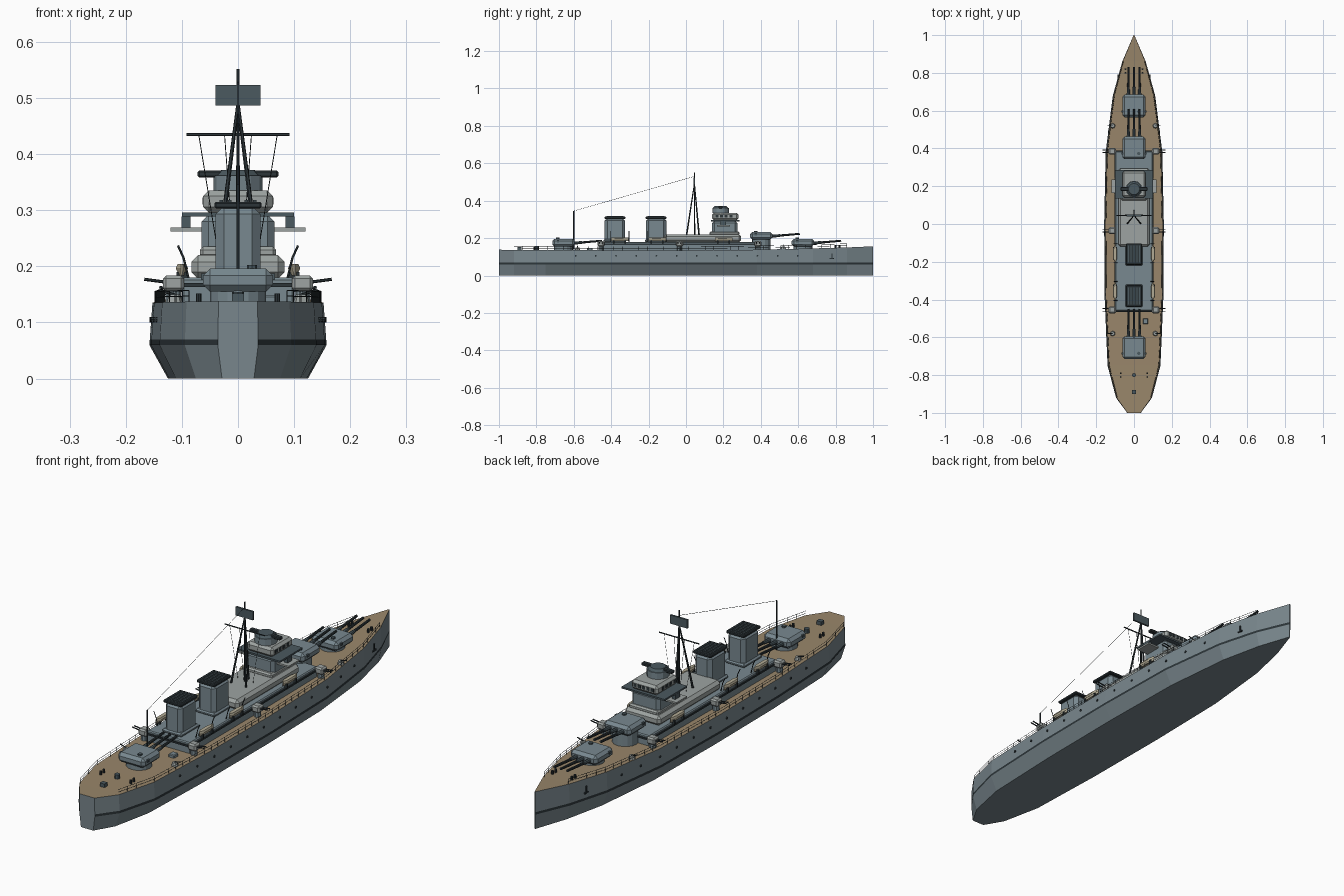
import bpy, bmesh
from mathutils import Vector

if "Cube" in bpy.data.objects:
    bpy.data.objects.remove(bpy.data.objects["Cube"])


def mat(name, r, g, b):
    m = bpy.data.materials.new(name)
    m.diffuse_color = (r, g, b, 1)
    m.use_nodes = True
    m.node_tree.nodes["Principled BSDF"].inputs["Base Color"].default_value = m.diffuse_color
    return m


HULL = mat("hull_grey", .19, .24, .265)
BLUE = mat("blue_grey", .19, .25, .28)
LIGHT = mat("light_grey", .34, .37, .36)
DARK = mat("dark_grey", .025, .035, .04)
WOOD = mat("deck_wood", .32, .24, .145)
BOAT = mat("boat_cream", .45, .41, .3)
PANEL = mat("panel_slate", .07, .1, .115)


def finish(name, bm, *mats):
    bmesh.ops.recalc_face_normals(bm, faces=bm.faces)
    me = bpy.data.meshes.new(name)
    bm.to_mesh(me)
    bm.free()
    for m in mats:
        me.materials.append(m)
    ob = bpy.data.objects.new(name, me)
    bpy.context.collection.objects.link(ob)
    return ob


def box(name, x, y, z, m, bevel=0):
    """Box from (min, max) pairs, optionally chamfered."""
    bm = bmesh.new()
    bmesh.ops.create_cube(bm, size=1)
    for v in bm.verts:
        v.co = [sum(r) / 2 + c * (r[1] - r[0]) for r, c in zip((x, y, z), v.co)]
    if bevel:
        bmesh.ops.bevel(bm, geom=bm.edges[:], offset=bevel, segments=1, affect='EDGES')
    return finish(name, bm, m)


def rod(name, p, q, r, m, r2=None, n=8):
    p, q = Vector(p), Vector(q)
    bm = bmesh.new()
    bmesh.ops.create_cone(bm, cap_ends=True, segments=n, radius1=r,
                          radius2=r if r2 is None else r2, depth=(q - p).length)
    rot = (q - p).to_track_quat('Z', 'Y')
    for v in bm.verts:
        v.co = rot @ v.co + (p + q) / 2
    return finish(name, bm, m)


def wires(name, lines, r, m):
    cu = bpy.data.curves.new(name, 'CURVE')
    cu.dimensions = '3D'
    cu.bevel_depth, cu.bevel_resolution, cu.use_fill_caps = r, 0, True
    for pts in lines:
        s = cu.splines.new('POLY')
        s.points.add(len(pts) - 1)
        for sp, p in zip(s.points, pts):
            sp.co = (*p, 1)
    cu.materials.append(m)
    ob = bpy.data.objects.new(name, cu)
    bpy.context.collection.objects.link(ob)


# Hull: stations of (y, half width, deck height)
ST = [(-1, .036, .138), (-.92, .095, .137), (-.75, .14, .136), (-.4, .155, .135), (0, .158, .135),
      (.38, .15, .138), (.68, .112, .145), (.86, .062, .15), (1, .002, .156)]


def at(y):
    for a, b in zip(ST, ST[1:]):
        if y <= b[0]:
            t = (y - a[0]) / (b[0] - a[0])
            return a[1] + t * (b[1] - a[1]), a[2] + t * (b[2] - a[2])


bm = bmesh.new()
rings = []
for y, w, d in ST:
    half = [(w * .79, 0), (w, .06), (w * .995, .07), (w * .965, d)]
    rings.append([bm.verts.new((x, y, z)) for x, z in half] +
                 [bm.verts.new((-x, y, z)) for x, z in half[::-1]])
for a, b in zip(rings, rings[1:]):
    for i in range(8):
        j = (i + 1) % 8
        f = bm.faces.new((a[i], a[j], b[j], b[i]))
        f.material_index = {3: 1, 1: 2, 5: 2}.get(i, 0)
bm.faces.new(rings[0])
bm.faces.new(rings[-1])
finish("hull", bm, HULL, WOOD, DARK)

# Deck-edge rails and posts
lines = []
for s in (-1, 1):
    ys = [-.92 + .0445 * i for i in range(41)]
    edge = [(s * (at(y)[0] * .965 - .004), y, at(y)[1]) for y in ys]
    for h in (.01, .02):
        lines.append([(x, y, z + h) for x, y, z in edge])
    lines += [[p, (p[0], p[1], p[2] + .02)] for p in edge]
wires("deck_rails", lines, .0009, DARK)

# Superstructure levels
box("deckhouse", (-.1, .1), (-.46, .385), (.13, .18), BLUE, .004)
box("deckhouse_trim", (-.104, .104), (-.465, .39), (.163, .17), DARK)
box("upper_house", (-.083, .083), (-.12, .295), (.178, .22), LIGHT, .012)
box("bridge_base", (-.068, .068), (.125, .285), (.215, .235), LIGHT, .006)
box("bridge_tower", (-.065, .065), (.14, .275), (.22, .292), BLUE, .012)
box("bridge_wing", (-.12, .12), (.165, .235), (.262, .269), LIGHT)
box("bridge_platform", (-.1, .1), (.135, .285), (.289, .296), PANEL)
box("bridge_house", (-.062, .062), (.14, .28), (.296, .335), LIGHT, .01)
rod("director_tower", (0, .185, .335), (0, .185, .362), .044, BLUE, n=12)
box("rangefinder_bar", (-.072, .072), (.175, .195), (.358, .371), DARK, .003)
rod("director_cap", (0, .185, .362), (0, .185, .372), .04, PANEL, .03, n=12)
for i in range(5):
    x = (i - 2) * .02
    box("front_window", (x - .007, x + .007), (.278, .2815), (.31, .323), DARK)
for s in (-1, 1):
    for y in (.165, .19, .215, .24):
        box("side_window", (s * .062 - .0015, s * .062 + .0015), (y - .008, y + .008), (.31, .323), DARK)
    box("wing_searchlight", (s * .093 - .008, s * .093 + .008), (.185, .215), (.269, .289), PANEL)

# Funnels
for y in (-.38, -.16):
    box("funnel", (-.04, .04), (y - .055, y + .055), (.178, .308), BLUE, .015)
    box("funnel_base", (-.046, .046), (y - .06, y + .06), (.178, .195), BLUE, .006)
    box("funnel_cap", (-.042, .042), (y - .056, y + .056), (.303, .315), DARK, .003)
    for i in range(5):
        x = (i - 2) * .015
        box("funnel_grille", (x - .003, x + .003), (y - .045, y + .045), (.315, .318), PANEL)

# Main turrets, all trained toward the bow
for y, z in ((.625, .155), (.403, .192), (-.655, .155)):
    rod("barbette", (0, y, .13), (0, y, z + .004), .05, BLUE, n=16)
    box("turret", (-.062, .062), (y - .06, y + .06), (z, z + .041), BLUE, .012)
    rod("turret_hatch", (.025, y - .03, z + .04), (.025, y - .03, z + .047), .009, PANEL)
    box("turret_rangefinder", (-.066, .066), (y - .036, y - .024), (z + .022, z + .032), PANEL)
    for x in (-.03, 0, .03):
        rod("gun_sleeve", (x, y + .05, z + .018), (x, y + .1, z + .022), .009, PANEL, .007)
        rod("gun_barrel", (x, y + .09, z + .021), (x, y + .205, z + .031), .006, DARK, .005)

for s in (-1, 1):
    # Secondary gun mounts
    for y in (.385, -.035, -.455):
        rod("secondary_pedestal", (s * .115, y, .13), (s * .115, y, .16), .014, BLUE)
        box("secondary_mount", (s * .115 - .019, s * .115 + .019), (y - .018, y + .018), (.155, .184), LIGHT, .006)
        for d in (-.007, .007):
            rod("secondary_barrel", (s * .13, y + d, .172), (s * .167, y + d, .177), .0028, DARK, n=6)
    # Light gun mounts on deck
    for y in (.52, -.58):
        z = at(y)[1]
        rod("light_mount", (s * .113, y, z), (s * .113, y, z + .014), .014, LIGHT, .01)
        rod("light_barrel", (s * .113, y, z + .014), (s * .14, y, z + .022), .0025, DARK, n=6)
    # Ship's boats with davits
    for y in (.2, -.155, -.355):
        bm = bmesh.new()
        prof = [(-.045, .002), (-.028, .011), (.02, .011), (.048, .001)]
        rs = [[bm.verts.new((s * .1 + k * w, y + dy, z)) for k, z in
               ((-.5, .184), (-1, .197), (-.7, .204), (.7, .204), (1, .197), (.5, .184))] for dy, w in prof]
        for a, b in zip(rs, rs[1:]):
            for i in range(6):
                bm.faces.new((a[i], a[(i + 1) % 6], b[(i + 1) % 6], b[i]))
        bm.faces.new(rs[0])
        bm.faces.new(rs[-1])
        finish("boat", bm, BOAT)
        for d in (-.03, .03):
            box("boat_chock", (s * .1 - .01, s * .1 + .01), (y + d - .004, y + d + .004), (.172, .19), DARK)
    wires("davits", [[(s * .088, y + d, .178), (s * .097, y + d, .215), (s * .107, y + d, .237)]
                     for y in (-.155, -.355) for d in (-.05, .05)], .002, DARK)
    # Portholes
    for i in range(12):
        y = -.59 + i * .108
        w = at(y)[0] * .98
        rod("porthole", (s * (w - .006), y, .105), (s * (w + .003), y, .105), .005, DARK)
    # Anchor
    w = at(.78)[0]
    box("anchor_shank", (s * w - .003, s * w + .003), (.777, .783), (.09, .118), DARK)
    box("anchor_fluke", (s * w - .003, s * w + .004), (.768, .792), (.088, .094), DARK)
    # Bollards
    for y, x in ((-.79, .07), (-.81, .07), (.8, .045), (.82, .045)):
        rod("bollard", (s * x, y, .13), (s * x, y, at(y)[1] + .015), .005, DARK)

# Deck fittings
rod("stern_capstan", (0, -.8, .13), (0, -.8, .154), .011, PANEL)
box("deck_hatch", (.047, .075), (-.53, -.5), (.13, .148), BLUE, .003)
box("transom_hatch", (-.011, .011), (-.9, -.88), (.13, .152), PANEL)

# Tripod mast, yard and panel
for x, y in ((-.035, .003), (.035, .003), (0, .07)):
    rod("mast_leg", (x, y, .215), (0, .045, .49), .0045, DARK, .003, n=6)
rod("mast_pole", (0, .045, .215), (0, .045, .552), .0028, DARK, n=6)
rod("yard", (-.092, .045, .435), (.092, .045, .435), .0028, DARK, n=6)
box("mast_panel", (-.04, .04), (.041, .049), (.487, .523), PANEL)
rod("aft_pole", (0, -.6, .14), (0, -.6, .346), .003, DARK, n=6)

# Rigging
rig = [[(0, -.6, .345), (0, .045, .53)]]
for s in (-1, 1):
    rig += [[(s * .07, .045, .435), (s * .035, .05, .22)], [(s * .024, .045, .435), (s * .008, .05, .22)]]
wires("rigging", rig, .0008, DARK)
